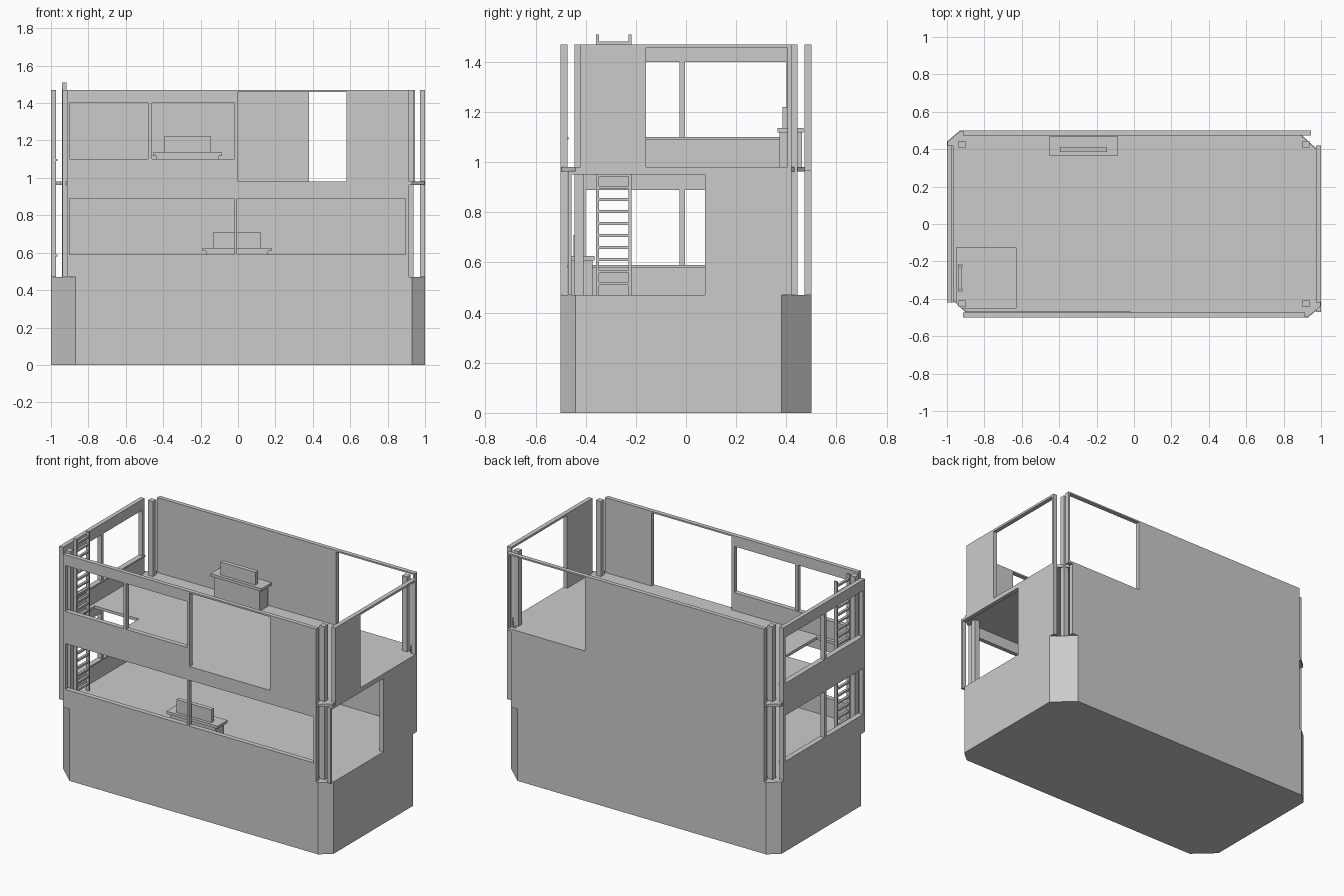
import bpy, bmesh
from mathutils import Matrix, Vector

cube = bpy.data.objects.get("Cube")
if cube:
    bpy.data.objects.remove(cube, do_unlink=True)

grey = bpy.data.materials.new("plain grey")
grey.use_nodes = True
grey.diffuse_color = (0.6, 0.6, 0.6, 1)
grey.node_tree.nodes["Principled BSDF"].inputs["Base Color"].default_value = (0.6, 0.6, 0.6, 1)

FLAT = ((1, 0, 0), (0, 1, 0), (0, 0, 1))
LONG = ((1, 0, 0), (0, 0, 1), (0, 1, 0))   # profile in x-z, depth along y
SHORT = ((0, 1, 0), (0, 0, 1), (1, 0, 0))  # profile in y-z, depth along x


def finish(name, bm):
    bmesh.ops.recalc_face_normals(bm, faces=bm.faces)
    mesh = bpy.data.meshes.new(name)
    bm.to_mesh(mesh)
    bm.free()
    mesh.materials.append(grey)
    obj = bpy.data.objects.new(name, mesh)
    bpy.context.collection.objects.link(obj)
    return obj


def plate(name, axes, outline, start, depth, holes=()):
    """Extruded outline with rectangular holes (u0, u1, v0, v1)."""
    bm = bmesh.new()
    bm.faces.new([bm.verts.new((u, v, 0)) for u, v in outline])
    for u0, u1, v0, v1 in holes:
        for co, no in (((u0, 0, 0), (1, 0, 0)), ((u1, 0, 0), (1, 0, 0)),
                       ((0, v0, 0), (0, 1, 0)), ((0, v1, 0), (0, 1, 0))):
            bmesh.ops.bisect_plane(bm, geom=bm.verts[:] + bm.edges[:] + bm.faces[:],
                                   plane_co=co, plane_no=no, dist=1e-5)
    gone = []
    for f in bm.faces:
        c = f.calc_center_median()
        if any(u0 < c.x < u1 and v0 < c.y < v1 for u0, u1, v0, v1 in holes):
            gone.append(f)
    bmesh.ops.delete(bm, geom=gone, context='FACES')
    ext = bmesh.ops.extrude_face_region(bm, geom=bm.faces[:], use_keep_orig=True)
    moved = [g for g in ext["geom"] if isinstance(g, bmesh.types.BMVert)]
    bmesh.ops.translate(bm, verts=moved, vec=(0, 0, depth))
    turn = Matrix(axes).transposed()
    for v in bm.verts:
        v.co = turn @ (v.co + Vector((0, 0, start)))
    return finish(name, bm)


def box(name, x0, x1, y0, y1, z0, z1):
    return plate(name, FLAT, [(x0, y0), (x1, y0), (x1, y1), (x0, y1)], z0, z1 - z0)


def footprint(w, d):
    """Rectangle with two large and two small cut corners."""
    return [(-0.87, -d), (0.93, -d), (w, -0.44), (w, 0.38),
            (0.87, d), (-0.93, d), (-w, 0.44), (-w, -0.38)]


FLOOR, DECK, TOP, T = 0.47, 0.98, 1.47, 0.028
LOW, HIGH = (0.59, 0.89), (1.1, 1.4)

# Solid base and upper deck with a ladder hatch
plate("base", FLAT, footprint(1, 0.5), 0, FLOOR)
plate("upper_deck", FLAT, footprint(0.996, 0.496), 0.962, DECK - 0.962,
      [(-0.95, -0.63, -0.45, -0.125)])

# Walls with windows and wide openings
E, S = 0.915, 0.42
plate("front_wall", LONG, [(-E, FLOOR), (E, FLOOR), (E, TOP), (-E, TOP)], -0.5, T,
      [(-0.9, -0.02, *LOW), (-0.005, 0.895, *LOW),
       (-0.9, -0.48, *HIGH), (-0.46, -0.02, *HIGH), (0, 0.58, DECK, 1.46)])
plate("back_wall", LONG, [(-E, FLOOR), (E, FLOOR), (E, 0.965), (0.947, 0.965),
                          (0.947, TOP), (-E, TOP)], 0.5 - T, T,
      [(0.38, 0.935, DECK, 1.46)])
plate("right_end_wall", SHORT, [(-S, FLOOR), (S, FLOOR), (S, TOP), (-S, TOP)], -1, T,
      [(a, b, *z) for z in (LOW, HIGH) for a, b in ((-0.4, -0.025), (-0.003, 0.4))])
plate("left_end_wall", SHORT, [(-0.47, FLOOR), (S, FLOOR), (S, TOP), (-S, TOP),
                               (-S, 0.965), (-0.47, 0.965)], 1 - T, T,
      [(-0.457, 0.075, FLOOR, 0.95), (-0.16, 0.405, DECK, 1.456)])

# Corner columns
for sx, side in ((-1, "right"), (1, "left")):
    for sy, end in ((-1, "front"), (1, "back")):
        x, y, r = sx * 0.92, sy * 0.427, 0.018
        box(f"{end}_{side}_column", x - r, x + r, y - r, y + r, FLOOR, TOP)

# Inner window sills
for label, z in (("lower", LOW[0]), ("upper", HIGH[0])):
    box(f"{label}_end_sill", -0.985, -0.965, -S, S, z - 0.01, z)
    box(f"{label}_front_sill", -0.9, 0.895 if z < 1 else -0.02, -0.485, -0.468, z - 0.01, z)

# Desks with a console box on top
for label, x, y, z in (("lower", -0.005, -0.417, FLOOR), ("upper", -0.27, 0.417, DECK)):
    box(f"{label}_desk_body", x - 0.165, x + 0.165, y - 0.045, y + 0.045, z, z + 0.138)
    box(f"{label}_desk_top", x - 0.185, x + 0.185, y - 0.052, y + 0.052, z + 0.138, z + 0.156)
    box(f"{label}_desk_console", x - 0.126, x + 0.126, y - 0.032, y - 0.004, z + 0.156, z + 0.24)

# Ladder
for label, y in (("front", -0.36), ("back", -0.229)):
    box(f"ladder_{label}_rail", -0.94, -0.918, y, y + 0.012, FLOOR, 1.51)
for i in range(21):
    z = 0.51 + i * 0.048
    box(f"ladder_rung_{i + 1}", -0.937, -0.921, -0.35, -0.227, z, z + 0.012)
